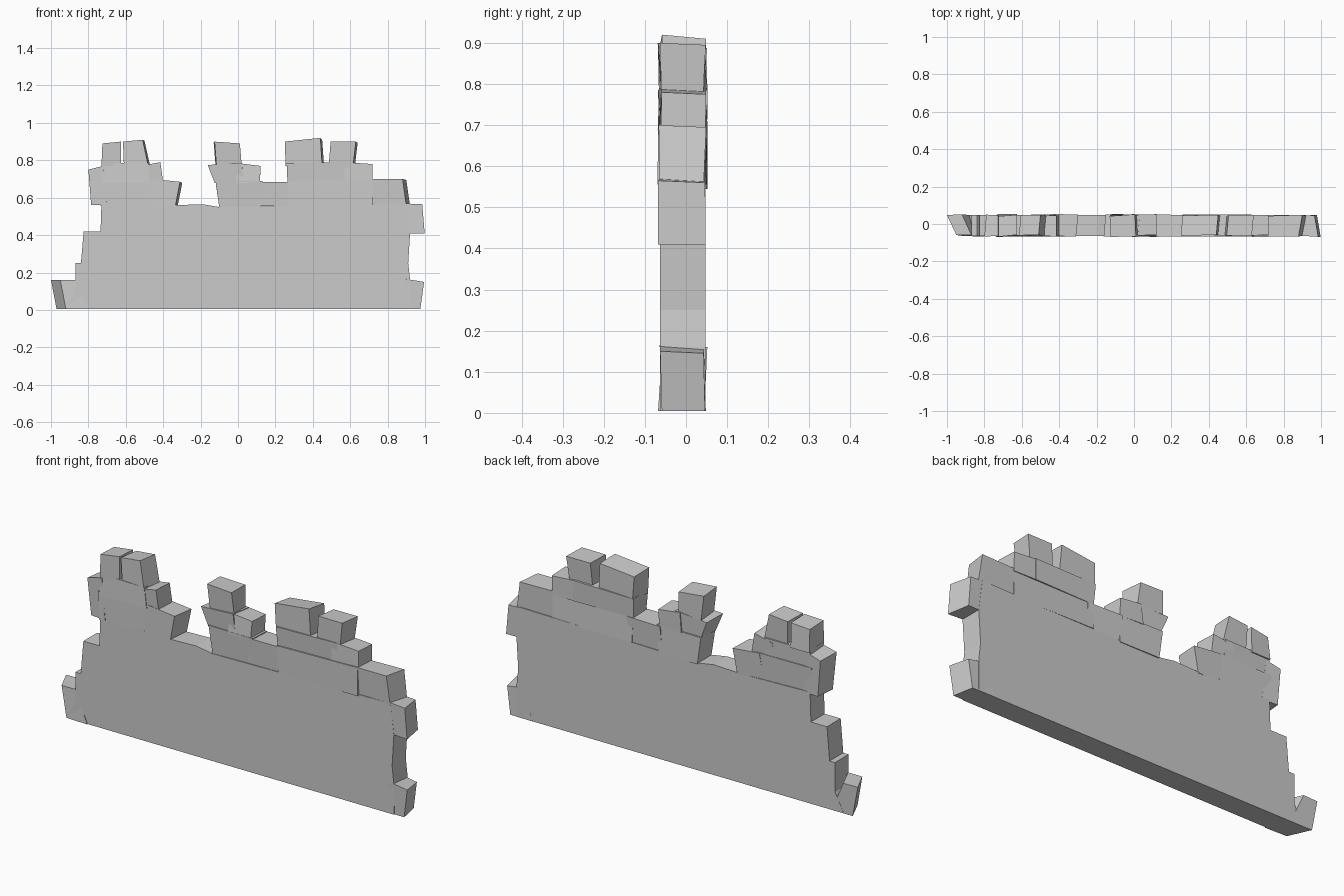
import bpy
import bmesh
import random

random.seed(4)
cube = bpy.data.objects.get("Cube")
if cube:
    bpy.data.objects.remove(cube, do_unlink=True)

stone = bpy.data.materials.new("pale_grey_stone")
stone.use_nodes = True
grey = (0.6, 0.6, 0.6, 1)
stone.diffuse_color = grey
stone.node_tree.nodes["Principled BSDF"].inputs["Base Color"].default_value = grey

FRONT, BACK = -0.063, 0.047


def slab(name, outline, shift=0.0, drop=0.0, rough=0.0):
    """Extrude a front outline (x, z) to the back, with a skewed, rough back."""
    bm = bmesh.new()
    lowest = min(z for x, z in outline)

    def jitter():
        return random.uniform(-rough, rough)

    front = [bm.verts.new((x, FRONT + jitter(), z)) for x, z in outline]
    back = [bm.verts.new((x + shift, BACK + jitter(), z - drop * (z > lowest + 0.04)))
            for x, z in outline]
    bm.faces.new(front)
    bm.faces.new(back[::-1])
    count = len(outline)
    for i in range(count):
        j = (i + 1) % count
        bm.faces.new((front[j], front[i], back[i], back[j]))
    bmesh.ops.recalc_face_normals(bm, faces=bm.faces)
    mesh = bpy.data.meshes.new(name)
    bm.to_mesh(mesh)
    bm.free()
    mesh.materials.append(stone)
    obj = bpy.data.objects.new(name, mesh)
    bpy.context.collection.objects.link(obj)
    return obj


def block(name, base, bottom, top_left, top_right, shift=0.0, drop=0.005):
    """Crooked brick: bottom x range at height base, and two top corners."""
    left, right = bottom
    slab(name, [(left, base), (right, base), top_right, top_left],
         shift, drop, rough=0.006)


# Solid lower wall with stepped left end
slab("wall_body", [
    (-0.92, 0.005), (0.92, 0.005), (0.92, 0.16), (0.91, 0.25), (0.92, 0.41),
    (0.9, 0.565), (-0.1, 0.55), (-0.19, 0.565), (-0.34, 0.56), (-0.73, 0.57),
    (-0.735, 0.42), (-0.825, 0.42), (-0.84, 0.25), (-0.87, 0.25), (-0.87, 0.1)])

# Protruding end bricks
block("left_foot_brick", 0.005, (-0.92, -0.8), (-0.95, 0.16), (-0.87, 0.16), -0.05, 0)
block("right_foot_brick", 0.005, (0.85, 0.975), (0.9, 0.165), (0.995, 0.15), -0.02)
block("right_end_brick", 0.41, (0.88, 0.998), (0.87, 0.57), (0.985, 0.565), -0.02)
block("left_end_brick", 0.56, (-0.785, -0.7), (-0.8, 0.75), (-0.72, 0.77), 0.01)

# First broken course
COURSE = 0.555
block("left_course_stone", COURSE, (-0.735, -0.45), (-0.74, 0.7), (-0.42, 0.7))
block("left_course_end", COURSE, (-0.48, -0.335), (-0.46, 0.7), (-0.31, 0.685), 0.012)
block("middle_course_stone", 0.545, (-0.1, 0.12), (-0.12, 0.69), (0.13, 0.69))
block("middle_low_stone", COURSE, (0.1, 0.3), (0.11, 0.685), (0.3, 0.685))
block("right_course_stone", COURSE, (0.27, 0.72), (0.265, 0.69), (0.72, 0.7))
block("right_course_end", COURSE, (0.68, 0.9), (0.69, 0.7), (0.88, 0.7), 0.02)

# Second broken course
COURSE = 0.68
block("left_upper_stone", COURSE, (-0.735, -0.47), (-0.73, 0.785), (-0.48, 0.785))
block("left_upper_end", COURSE, (-0.53, -0.4), (-0.52, 0.77), (-0.415, 0.79))
block("middle_upper_left", COURSE, (-0.125, 0.03), (-0.162, 0.775), (0.02, 0.785), 0.01)
block("middle_upper_right", COURSE, (-0.01, 0.118), (0, 0.785), (0.12, 0.77))
block("right_upper_stone", COURSE, (0.265, 0.6), (0.26, 0.785), (0.6, 0.79))
block("right_upper_end", COURSE, (0.57, 0.72), (0.57, 0.79), (0.72, 0.78))

# Loose merlon bricks on top
COURSE = 0.77
block("left_merlon_outer", COURSE, (-0.73, -0.625), (-0.725, 0.89), (-0.625, 0.9))
block("left_merlon_inner", COURSE, (-0.61, -0.48), (-0.615, 0.9), (-0.51, 0.91), 0.01)
block("middle_merlon", COURSE, (-0.115, 0.02), (-0.125, 0.9), (0.01, 0.89), -0.005)
block("right_merlon_inner", COURSE, (0.255, 0.45), (0.25, 0.9), (0.44, 0.92), 0.01, 0.01)
block("right_merlon_outer", COURSE, (0.485, 0.615), (0.495, 0.9), (0.63, 0.9), 0.01)
